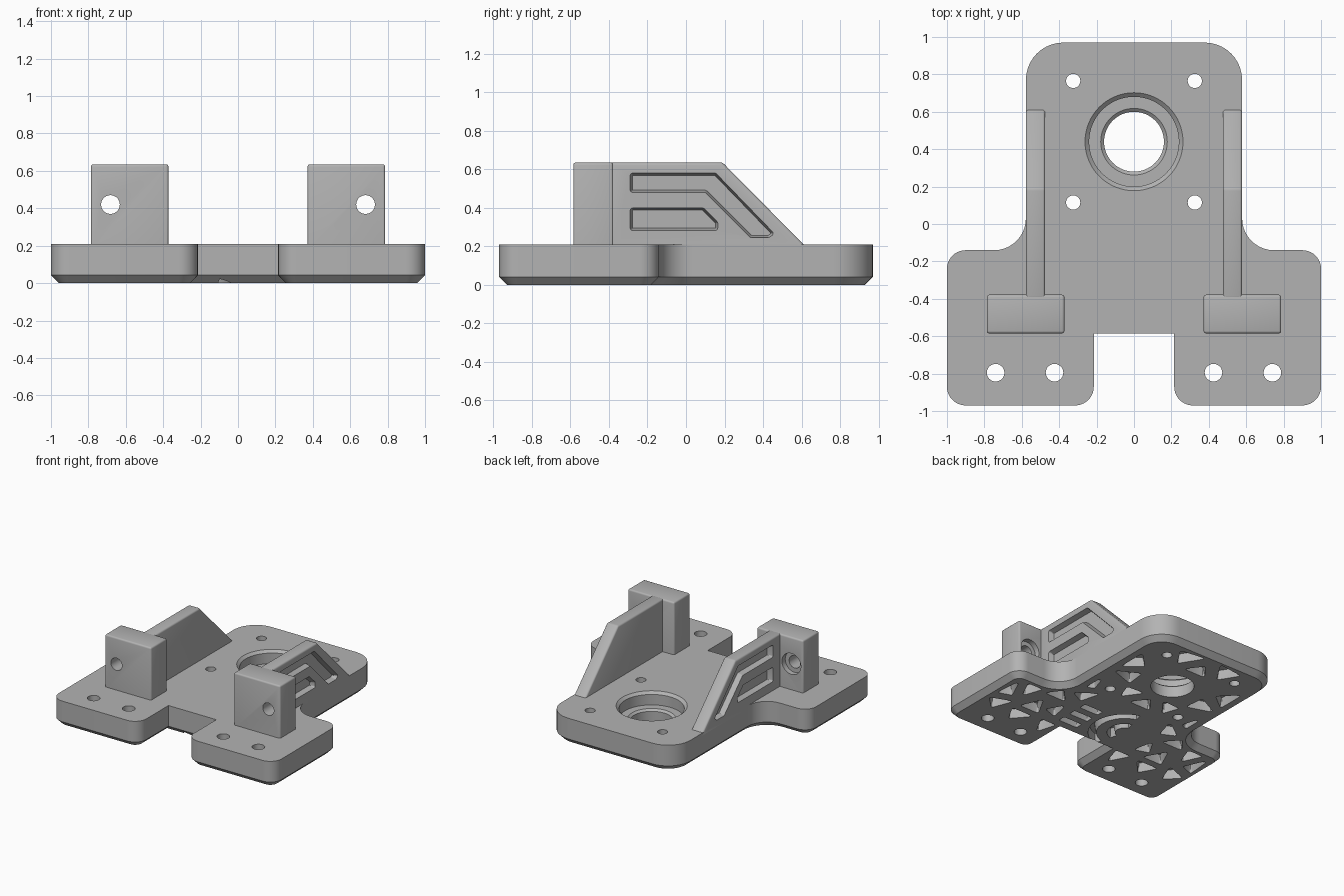
import bpy, bmesh, math
from mathutils import Vector

cube = bpy.data.objects.get("Cube")
if cube:
    bpy.data.objects.remove(cube)

grey = bpy.data.materials.new("machined_grey")
grey.use_nodes = True
grey.diffuse_color = (0.45, 0.45, 0.45, 1)
grey.node_tree.nodes["Principled BSDF"].inputs["Base Color"].default_value = grey.diffuse_color

PLATE_TOP, TOP = 0.21, 0.635


def fillet(corners, radius=None, steps=10):
    """Counter-clockwise rounded outline from (x, y[, r]) corners."""
    pts = [Vector(c[:2]) for c in corners]
    rad = [c[2] if radius is None else radius for c in corners]
    area = sum(pts[i - 1].cross(p) for i, p in enumerate(pts))
    if area < 0:
        pts.reverse()
        rad.reverse()
    out = []
    for i, p in enumerate(pts):
        if not rad[i]:
            out.append(p)
            continue
        a = (pts[i - 1] - p).normalized()
        b = (pts[(i + 1) % len(pts)] - p).normalized()
        half = a.angle(b) / 2
        centre = p + (a + b).normalized() * rad[i] / math.sin(half)
        reach = rad[i] / math.tan(half)
        v0 = (p + a * reach - centre).normalized()
        v1 = (p + b * reach - centre).normalized()
        out += [centre + v0.slerp(v1, k / steps) * rad[i] for k in range(steps + 1)]
    return out


def inset(loop, d):
    out = []
    for i, p in enumerate(loop):
        e0 = (p - loop[i - 1]).normalized()
        e1 = (loop[(i + 1) % len(loop)] - p).normalized()
        n0, n1 = Vector((-e0.y, e0.x)), Vector((-e1.y, e1.x))
        out.append(p + (n0 + n1) * d / (1 + n0.dot(n1)))
    return out


def circle(x, y, r, n=48):
    return [Vector((x + r * math.cos(math.tau * k / n), y + r * math.sin(math.tau * k / n)))
            for k in range(n)]


def loft(bm, layers, place=lambda u, v, w: (u, v, w)):
    """Skin a stack of (outline, height) layers and cap both ends."""
    rings = [[bm.verts.new(place(p.x, p.y, h)) for p in loop] for loop, h in layers]
    faces = [bm.faces.new(rings[0]), bm.faces.new(rings[-1])]
    for lo, hi in zip(rings, rings[1:]):
        for i in range(len(lo)):
            faces.append(bm.faces.new((lo[i - 1], lo[i], hi[i], hi[i - 1])))
    bmesh.ops.recalc_face_normals(bm, faces=faces)


def make(name, bm):
    mesh = bpy.data.meshes.new(name)
    bm.to_mesh(mesh)
    bm.free()
    mesh.materials.append(grey)
    ob = bpy.data.objects.new(name, mesh)
    bpy.context.collection.objects.link(ob)
    return ob


def carve(ob, cutter_bm):
    """Subtract the cutter solids, keep the result, drop the cutter."""
    cutter = make("cutter", cutter_bm)
    cutter.hide_render = True
    mod = ob.modifiers.new("cut", "BOOLEAN")
    mod.operation, mod.solver, mod.object = "DIFFERENCE", "EXACT", cutter
    graph = bpy.context.evaluated_depsgraph_get()
    result = bpy.data.meshes.new_from_object(ob.evaluated_get(graph))
    ob.modifiers.clear()
    ob.data = result
    bpy.data.objects.remove(cutter)


def soften(bm, floor):
    """Small bevel on every edge above the floor."""
    edges = [e for e in bm.edges if max(v.co.z for v in e.verts) > floor + 0.01]
    bmesh.ops.bevel(bm, geom=edges, offset=0.013, segments=3, profile=0.5, affect="EDGES")


# Base plate with rounded corners and a chamfered underside
half = [(0.215, -0.585, 0), (0.215, -0.97, 0.1), (1, -0.97, 0.1), (1, -0.14, 0.1),
        (0.578, -0.14, 0.17), (0.578, 0.97, 0.2)]
outline = fillet(half + [(-x, y, r) for x, y, r in reversed(half)])
bm = bmesh.new()
loft(bm, [(inset(outline, 0.042), 0), (outline, 0.042), (outline, PLATE_TOP)])
plate = make("base_plate", bm)

# Stepped bore and screw holes
bm = bmesh.new()
steps = [(0.16, -0.1), (0.16, 0.09), (0.178, 0.105), (0.24, 0.105), (0.24, 0.19),
         (0.262, PLATE_TOP), (0.262, 0.3)]
loft(bm, [(circle(0, 0.44, r, 64), z) for r, z in steps])
for s in (-1, 1):
    for x, y, r in [(0.325, 0.765, 0.038), (0.325, 0.115, 0.038),
                    (0.425, -0.795, 0.047), (0.74, -0.795, 0.047)]:
        loft(bm, [(circle(s * x, y, r, 32), h) for h in (-0.1, 0.3)])

# Tapered triangular pockets in the underside, mirrored
triangles = [
    ((.07, .91), (.29, .88), (.19, .72)), ((.48, .67), (.34, .53), (.48, .42)),
    ((.29, .44), (.48, .34), (.27, .27)), ((.09, .23), (.25, .22), (.2, .08)),
    ((.48, .25), (.42, .05), (.48, .02)), ((.33, .02), (.5, -.1), (.38, -.16)),
    ((.46, -.24), (.66, -.24), (.57, -.12)), ((.7, -.21), (.84, -.21), (.76, -.38)),
    ((.91, -.22), (.93, -.46), (.82, -.42)), ((.6, -.32), (.68, -.5), (.5, -.5)),
    ((.93, -.55), (.75, -.48), (.82, -.66)), ((.5, -.56), (.7, -.56), (.62, -.7)),
    ((.29, -.55), (.43, -.55), (.34, -.72)), ((.42, -.28), (.5, -.42), (.38, -.46)),
]
pockets = [[(s * x, y) for x, y in t] for t in triangles for s in (-1, 1)]
pockets += [[(-.1, .67 + k), (.1, .67 + k), (0, .8 + k)] for k in (.02, -.61)]


def pocket(loop, depth=0.07):
    loft(bm, [(loop, -0.02), (loop, 0), (inset(loop, 0.012), depth)])


for tri in pockets:
    pocket(fillet(tri, 0.014, 4))

# Curved relief channels between the arms
for r in (0.13, 0.27):
    angles = [math.radians(-75 + 7.5 * k) for k in range(21)]
    rim = [Vector((r * math.cos(a) - 0.17, r * math.sin(a) - 0.31)) for a in angles]
    inner = [Vector(((r - 0.06) * math.cos(a) - 0.17, (r - 0.06) * math.sin(a) - 0.31))
             for a in reversed(angles)]
    pocket(rim + inner)
for y in (-0.24, -0.36, -0.48):
    pocket(fillet([(0.15, y), (0.32, y), (0.32, y + 0.06), (0.15, y + 0.06)], 0.012, 4))
carve(plate, bm)

for s, side in ((1, "left"), (-1, "right")):
    # Upright post with a counterbored cross hole
    bm = bmesh.new()
    block = fillet([(s * 0.372, -0.585), (s * 0.787, -0.585),
                    (s * 0.787, -0.378), (s * 0.372, -0.378)], 0)
    loft(bm, [(block, PLATE_TOP - 0.02), (block, TOP)])
    soften(bm, PLATE_TOP)
    post = make(side + "_post", bm)
    bm = bmesh.new()
    loft(bm, [(circle(s * 0.682, 0.42, r), h) for r, h in
              [(0.05, -0.7), (0.05, -0.42), (0.085, -0.42), (0.085, -0.3)]],
         lambda u, v, w: (u, w, v))
    carve(post, bm)

    # Sloped bracing web
    along = lambda u, v, w: (s * w, u, v)
    bm = bmesh.new()
    profile = fillet([(-0.4, 0.19), (0.63, 0.19), (0.19, TOP), (-0.4, TOP)], 0)
    loft(bm, [(profile, 0.475), (profile, 0.578)], along)
    soften(bm, PLATE_TOP)
    web = make(side + "_web", bm)

    # Recessed panels on the outer face of the web
    bm = bmesh.new()
    bent = [(-.29, .58), (.155, .58), (.46, .265), (.43, .245), (.335, .245),
            (.1, .48), (-.29, .48)]
    short = [(-.29, .4), (.09, .4), (.165, .325), (.165, .282), (-.29, .282)]
    for shape in (bent, short):
        loop = fillet(shape, 0.014, 5)
        loft(bm, [(loop, 0.62), (loop, 0.578), (inset(loop, 0.012), 0.535)], along)
    carve(web, bm)

# Smooth curves, crisp edges
for ob in bpy.context.scene.objects:
    ob.select_set(ob.type == "MESH")
bpy.context.view_layer.objects.active = plate
bpy.ops.object.shade_smooth_by_angle(angle=math.radians(30))
